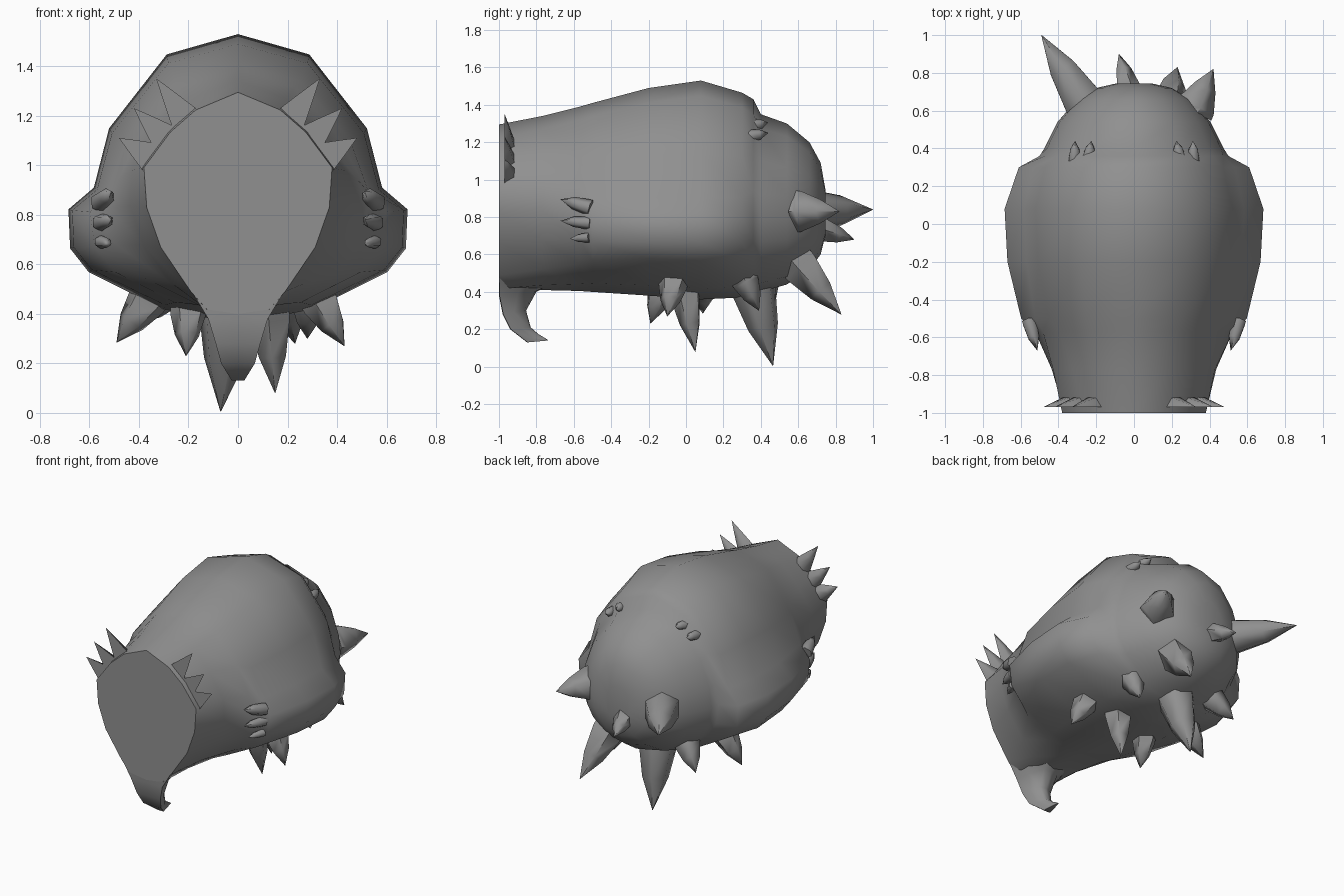
import bpy, bmesh, math
from mathutils import Vector

if "Cube" in bpy.data.objects:
    bpy.data.objects.remove(bpy.data.objects["Cube"], do_unlink=True)

grey = bpy.data.materials.new("stone_grey")
grey.use_nodes = True
GREY = (0.28, 0.28, 0.28, 1)
grey.diffuse_color = GREY
grey.node_tree.nodes["Principled BSDF"].inputs["Base Color"].default_value = GREY


def finish(name, bm, angle=55):
    bmesh.ops.remove_doubles(bm, verts=bm.verts, dist=0.0005)
    bmesh.ops.recalc_face_normals(bm, faces=bm.faces)
    mesh = bpy.data.meshes.new(name)
    bm.to_mesh(mesh)
    bm.free()
    obj = bpy.data.objects.new(name, mesh)
    bpy.context.collection.objects.link(obj)
    mesh.materials.append(grey)
    bpy.ops.object.select_all(action="DESELECT")
    obj.select_set(True)
    bpy.context.view_layer.objects.active = obj
    bpy.ops.object.shade_smooth_by_angle(angle=math.radians(angle))
    return obj


def loft(bm, rings):
    """Bridge equal-sized rings of points and cap both ends."""
    loops = [[bm.verts.new(p) for p in ring] for ring in rings]
    n = len(loops[0])
    for a, b in zip(loops, loops[1:]):
        for i in range(n):
            j = (i + 1) % n
            bm.faces.new((a[i], a[j], b[j], b[i]))
    bm.faces.new(loops[0])
    bm.faces.new(loops[-1][::-1])


def mirrored(half):
    """Close a half outline, top to bottom, across the centre plane."""
    return half + [(-x, y, z) for x, y, z in half[-2:0:-1]]


# Half cross-sections: width fraction, height fraction
FACE = [(0, 1), (.45, .92), (.72, .82), (1, .66), (.97, .48), (.82, .3), (.5, .1), (.33, .02), (0, 0)]
FLANK = [(0, 1), (.42, .93), (.76, .675), (.85, .47), (1, .395), (.99, .26), (.88, .178), (.44, .05), (0, 0)]
RUMP = [(0, 1), (.5, .92), (.83, .73), (.97, .55), (1, .41), (.96, .28), (.83, .18), (.52, .05), (0, 0)]


def section(y, width, top, bottom, a, b, t):
    half = []
    for (xa, za), (xb, zb) in zip(a, b):
        x, z = xa + (xb - xa) * t, za + (zb - za) * t
        half.append((x * width, y, bottom + z * (top - bottom)))
    return mirrored(half)


# Main body, front face to rounded rump, with a step behind the shell
bm = bmesh.new()
loft(bm, [
    section(-1, .38, 1.295, .4, FACE, FLANK, 0),
    section(-.77, .445, 1.34, .41, FACE, FLANK, .25),
    section(-.57, .53, 1.39, .405, FACE, FLANK, .6),
    section(-.5, .6, 1.41, .4, FACE, FLANK, .85),
    section(-.2, .67, 1.49, .38, FACE, FLANK, 1),
    section(.08, .685, 1.53, .36, FACE, FLANK, 1),
    section(.3, .61, 1.465, .37, FLANK, RUMP, .2),
    section(.36, .5, 1.43, .385, FLANK, RUMP, .8),
    section(.4, .475, 1.35, .4, FLANK, RUMP, 1),
    section(.54, .405, 1.3, .44, FLANK, RUMP, 1),
    section(.66, .3, 1.2, .52, FLANK, RUMP, 1),
    section(.72, .2, 1.09, .6, FLANK, RUMP, 1),
    section(.745, .09, .95, .7, FLANK, RUMP, 1),
])
finish("body", bm)

# Hooked beak: front y, back y, front z, back z, half width
bm = bmesh.new()
rings = []
for yf, yb, zf, zb, w in [(-1, -.68, .52, .46, .205), (-1, -.8, .38, .4, .12), (-.98, -.855, .28, .3, .09),
                          (-.94, -.83, .2, .21, .068), (-.85, -.79, .13, .175, .025), (-.74, -.74, .14, .145, .004)]:
    ym, zm = (yf + yb) / 2, (zf + zb) / 2
    rings.append(mirrored([(0, yf, zf), (w, yf + .003, zf), (w * .85, ym, zm), (w * .45, yb - .01, zb), (0, yb, zb)]))
loft(bm, rings)
finish("beak", bm)


def spike(name, base, tip, radius, sides=5, belly=.68, flat_front=None):
    """Tapered horn with a slightly swollen middle, its root sunk in the body."""
    base, tip = Vector(base), Vector(tip)
    axis = tip - base
    turn = axis.to_track_quat("Z", "Y")
    rings = []
    for t, r in [(-.15, 1.02), (0, 1), (.5, belly), (1, .01)]:
        ring = []
        for i in range(sides):
            a = math.tau * (i + .5) / sides
            p = base + axis * t + turn @ Vector((math.cos(a), math.sin(a), 0)) * radius * r
            if flat_front is not None:
                p.y = max(p.y, flat_front)
            ring.append(p)
        rings.append(ring)
    bm = bmesh.new()
    loft(bm, rings)
    return finish(name, bm, 70)


# Large spikes on the rump
spike("rump_spike_left", (.32, .63, .83), (.42, .82, .83), .115, belly=.6)
spike("rump_spike_right", (-.27, .65, .83), (-.49, 1, .84), .12, 6)
spike("rump_spike_middle", (-.035, .73, .73), (-.08, .9, .68), .065)
spike("rump_spike_low", (.18, .62, .53), (.23, .83, .28), .105)

# Belly spikes
spike("belly_spike_centre", (-.04, .36, .42), (-.07, .465, .005), .125, 6)
spike("belly_spike_left", (.13, 0, .38), (.15, .05, .08), .085)
spike("belly_spike_right", (-.2, -.14, .4), (-.21, -.19, .23), .075)
spike("belly_spike_outer_left", (.34, -.07, .44), (.43, -.1, .27), .08)
spike("belly_spike_outer_right", (-.37, .09, .45), (-.49, .09, .285), .085)
spike("belly_spike_rear_left", (.28, .32, .45), (.28, .39, .3), .075)
spike("belly_spike_rear_right", (-.3, .41, .49), (-.41, .48, .36), .085)

# Paired small spikes
for side, s in (("left", 1), ("right", -1)):
    for i, (z, dz, r, y) in enumerate([(.855, .04, .042, -.67), (.77, .01, .035, -.67), (.69, -.005, .026, -.62)]):
        spike(f"flank_spike_{side}_{i + 1}", (s * .55, -.53, z), (s * .512, y, z + dz), r, 6, .8)
    spike(f"back_spike_inner_{side}", (s * .24, .36, 1.29), (s * .225, .44, 1.305), .034, 6, .8)
    spike(f"back_spike_outer_{side}", (s * .315, .35, 1.235), (s * .312, .44, 1.25), .034, 6, .8)
    # Collar points beside the face, flat in front and rounded behind
    for i, (x, z, tx, tz) in enumerate([(.215, 1.19, .33, 1.35), (.295, 1.11, .42, 1.23), (.355, 1.035, .48, 1.11)]):
        spike(f"collar_spike_{side}_{i + 1}", (s * x, -.97, z), (s * tx, -.97, tz), .062, 6, .52, -.97)
